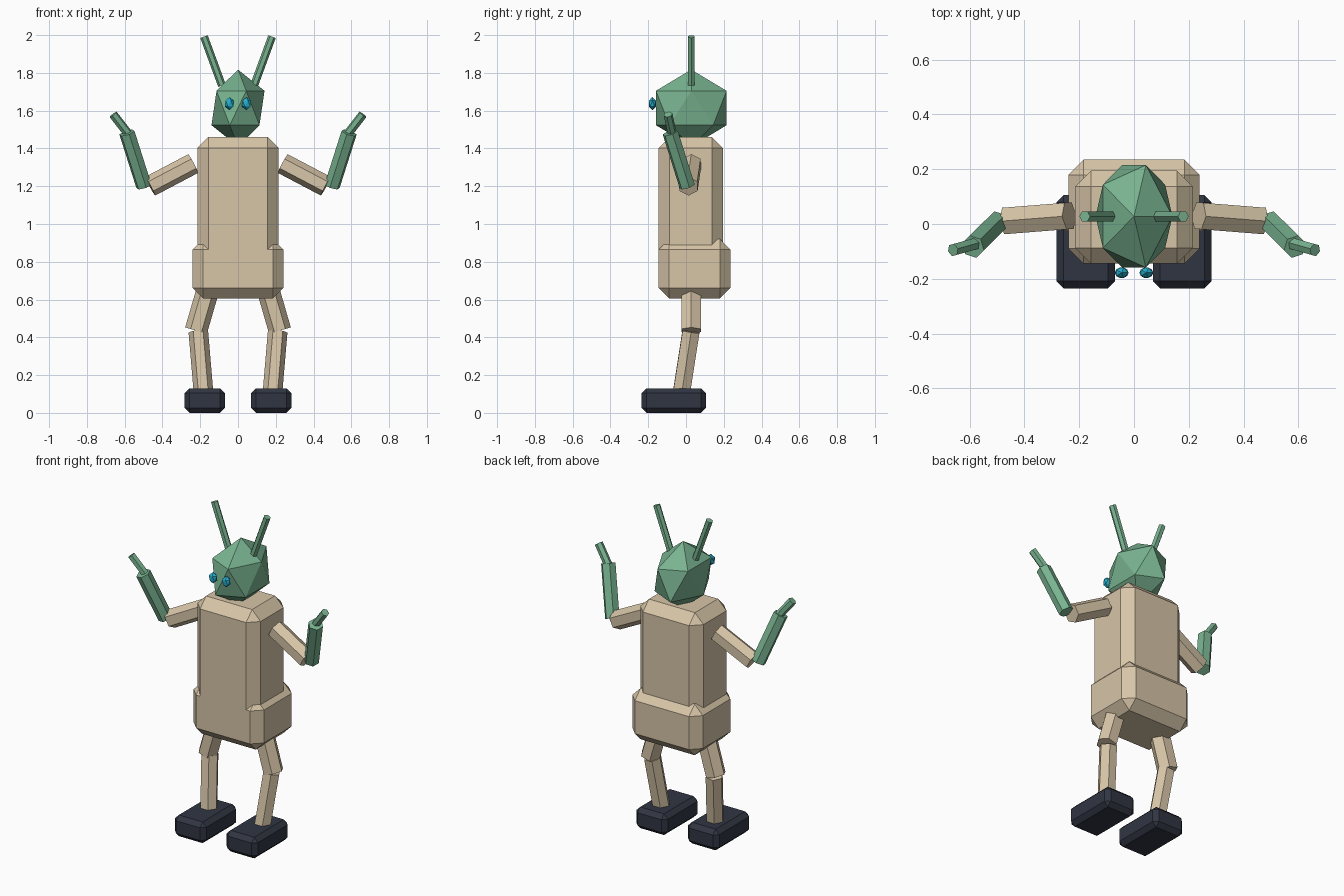
import bpy
from mathutils import Vector

cube = bpy.data.objects.get("Cube")
if cube:
    bpy.data.objects.remove(cube, do_unlink=True)


def material(name, color):
    mat = bpy.data.materials.new(name)
    mat.use_nodes = True
    mat.diffuse_color = (*color, 1)
    mat.node_tree.nodes["Principled BSDF"].inputs["Base Color"].default_value = (*color, 1)
    return mat


TAN = material("tan", (0.68, 0.56, 0.39))
GREEN = material("green", (0.19, 0.45, 0.28))
CYAN = material("cyan", (0.02, 0.43, 0.62))
NAVY = material("dark navy", (0.03, 0.036, 0.055))


def finish(name, mat):
    obj = bpy.context.object
    obj.name = name
    obj.data.materials.append(mat)
    return obj


def block(name, low, high, bevel, mat):
    """Chamfered box between two corners."""
    low, high = Vector(low), Vector(high)
    bpy.ops.mesh.primitive_cube_add(size=1, location=(low + high) / 2)
    obj = finish(name, mat)
    obj.scale = high - low
    bpy.ops.object.transform_apply(location=False, rotation=False, scale=True)
    mod = obj.modifiers.new("chamfer", "BEVEL")
    mod.width = bevel
    mod.segments = 1


def rod(name, start, end, radius, mat):
    """Six-sided bar from start to end."""
    start, end = Vector(start), Vector(end)
    axis = end - start
    bpy.ops.mesh.primitive_cylinder_add(vertices=6, radius=radius, depth=axis.length,
                                        location=(start + end) / 2,
                                        rotation=axis.to_track_quat("Z", "Y").to_euler())
    finish(name, mat)


def gem(name, center, size, mat):
    """Stretched icosahedron."""
    bpy.ops.mesh.primitive_ico_sphere_add(subdivisions=1, radius=1, location=center)
    finish(name, mat).scale = size


# Body and head
block("torso", (-0.215, -0.145, 0.80), (0.215, 0.195, 1.46), 0.058, TAN)
block("hips", (-0.24, -0.145, 0.605), (0.24, 0.235, 0.92), 0.056, TAN)
gem("head", (0, 0.028, 1.614), (0.157, 0.22, 0.2035), GREEN)

# Paired parts
for side, s in (("left", 1), ("right", -1)):
    gem(side + "_eye", (s * 0.045, -0.178, 1.637), (0.028, 0.022, 0.035), CYAN)
    rod(side + "_antenna", (s * 0.085, 0.028, 1.733), (s * 0.18, 0.028, 1.992), 0.021, GREEN)

    # Arm
    rod(side + "_upper_arm", (s * 0.237, 0.03, 1.32), (s * 0.465, 0.012, 1.2), 0.056, TAN)
    rod(side + "_forearm", (s * 0.498, 0.006, 1.2), (s * 0.588, -0.083, 1.483), 0.043, GREEN)
    rod(side + "_hand", (s * 0.583, -0.073, 1.48), (s * 0.661, -0.095, 1.58), 0.024, GREEN)

    # Leg
    rod(side + "_thigh", (s * 0.163, 0.027, 0.64), (s * 0.222, 0.027, 0.436), 0.06, TAN)
    rod(side + "_shin", (s * 0.21, 0.026, 0.43), (s * 0.182, -0.025, 0.1), 0.052, TAN)

    # Shoe
    x = s * 0.176
    block(side + "_shoe", (x - 0.107, -0.235, 0), (x + 0.107, 0.105, 0.13), 0.026, NAVY)
